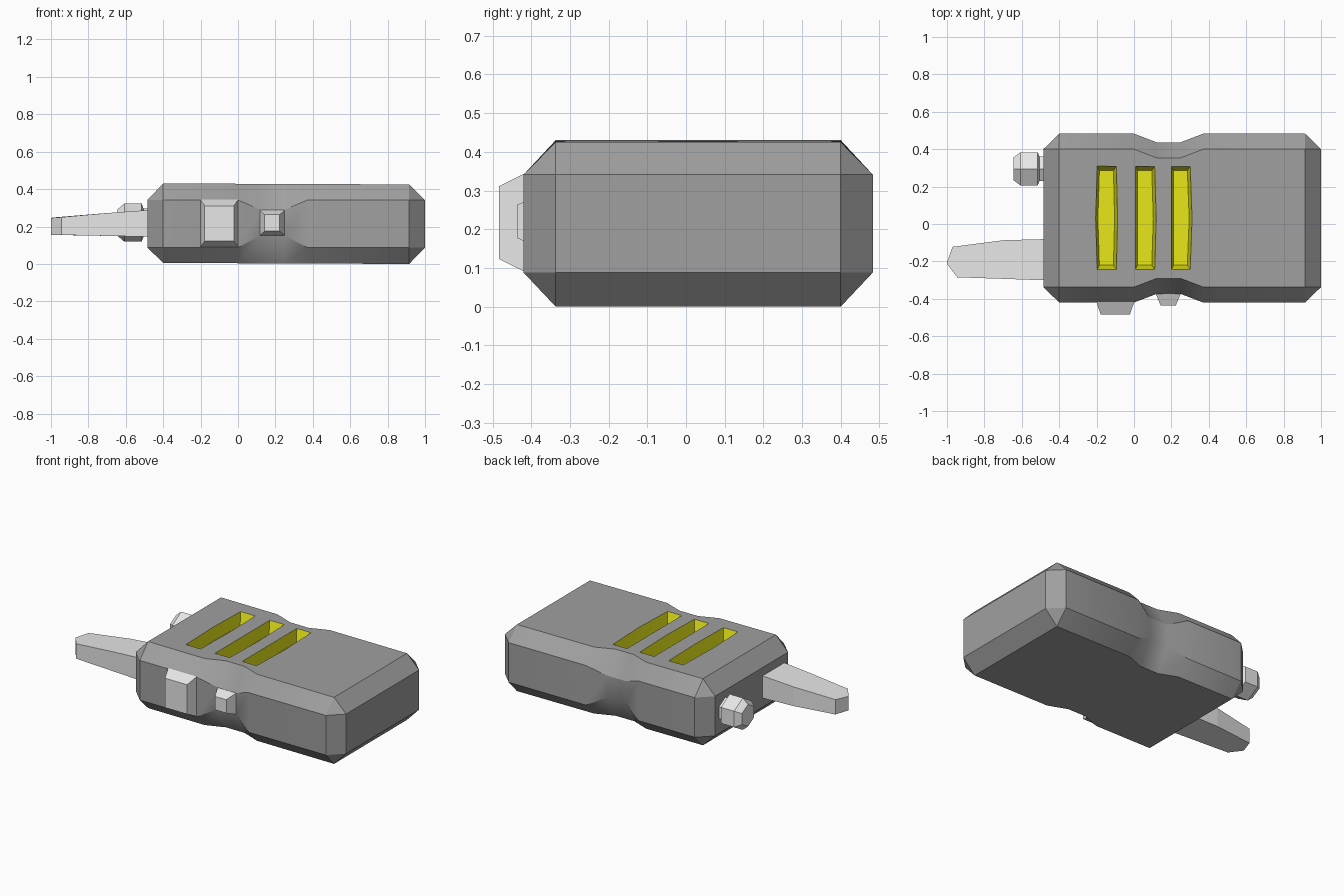
import bpy, bmesh, math

cube = bpy.data.objects.get("Cube")
if cube:
    bpy.data.objects.remove(cube, do_unlink=True)


def material(name, rgb):
    m = bpy.data.materials.new(name)
    m.use_nodes = True
    m.diffuse_color = (*rgb, 1)
    m.node_tree.nodes["Principled BSDF"].inputs["Base Color"].default_value = (*rgb, 1)
    return m


body_grey = material("body_grey", (0.35, 0.35, 0.35))
light_grey = material("light_grey", (0.8, 0.8, 0.8))
yellow = material("yellow", (0.8, 0.8, 0.01))


def loft(name, rings, mat):
    """Skin a closed solid through rings with equal point counts."""
    bm = bmesh.new()
    loops = [[bm.verts.new(p) for p in ring] for ring in rings]
    n = len(loops[0])
    for a, b in zip(loops, loops[1:]):
        for i in range(n):
            j = (i + 1) % n
            bm.faces.new((a[i], a[j], b[j], b[i]))
    bm.faces.new(loops[0])
    bm.faces.new(loops[-1])
    bmesh.ops.remove_doubles(bm, verts=bm.verts, dist=0.0005)
    bmesh.ops.recalc_face_normals(bm, faces=bm.faces)
    mesh = bpy.data.meshes.new(name)
    bm.to_mesh(mesh)
    bm.free()
    mesh.materials.append(mat)
    obj = bpy.data.objects.new(name, mesh)
    bpy.context.collection.objects.link(obj)
    return obj


# Body: chamfered box with a pinched waist, lofted along x
FRONT, BACK, CH = -0.42, 0.483, 0.083


def body_ring(x, pinch=0.0, low=0.088, high=0.341):
    drop = 0.004 * (0.91 - x)
    f, b, bottom, top = FRONT + pinch, BACK - pinch, drop, 0.425 + drop
    return [(x, f, low), (x, f, high), (x, f + CH, top), (x, b - CH, top),
            (x, b, high), (x, b, low), (x, b - CH, bottom), (x, f + CH, bottom)]


def end_ring(x):
    f, b, lo, hi = FRONT + CH, BACK - CH, 0.088, 0.341
    corners = [(x, f, lo), (x, f, hi), (x, f, hi), (x, b, hi),
               (x, b, hi), (x, b, lo), (x, b, lo), (x, f, lo)]
    return corners


def waist(x):
    return body_ring(x, 0.046, 0.15, 0.29)


body = loft("body", [end_ring(-0.485), body_ring(-0.4), body_ring(0.0),
                     waist(0.12), waist(0.25), body_ring(0.37),
                     body_ring(0.915), end_ring(1.0)], body_grey)
body.data.materials.append(yellow)


# Speaker slots: tapered, slightly bowed recesses cut into the top
def slot_cutter(left, right, bow_left, bow_right):
    rings = []
    for y, dy, k in ((-0.25, 0.03, 0), (0.03, 0, 1), (0.315, -0.03, 0)):
        l, r = left + k * bow_left, right + k * bow_right
        rings.append([(l, y, 0.45), (r, y, 0.45),
                      (r - 0.02, y + dy, 0.35), (l + 0.015, y + dy, 0.35)])
    return loft("slot_cutter", rings, yellow)


for spec in ((-0.2, -0.09, -0.008, 0.006),
             (0.005, 0.115, 0.0, 0.008),
             (0.197, 0.305, 0.0, 0.01)):
    cutter = slot_cutter(*spec)
    cut = body.modifiers.new("slot", 'BOOLEAN')
    cut.operation = 'DIFFERENCE'
    cut.solver = 'EXACT'
    cut.object = cutter
    bpy.ops.object.select_all(action='DESELECT')
    body.select_set(True)
    bpy.context.view_layer.objects.active = body
    bpy.ops.object.modifier_apply(modifier=cut.name)
    bpy.data.objects.remove(cutter, do_unlink=True)

# Faces inside the recesses are yellow
for face in body.data.polygons:
    c = face.center
    inside = -0.23 < c.x < 0.33 and -0.27 < c.y < 0.33 and 0.3 < c.z < 0.422
    face.material_index = 1 if inside else 0
bpy.ops.object.shade_smooth_by_angle(angle=math.radians(30))


# Antenna: tapered bar with a pointed tip
def bar_ring(x0, y0, x1, y1, low, high):
    return [(x0, y0, low), (x1, y1, low), (x1, y1, high), (x0, y0, high)]


loft("antenna", [bar_ring(-0.45, -0.302, -0.45, -0.08, 0.145, 0.29),
                 bar_ring(-0.7, -0.293, -0.7, -0.087, 0.15, 0.272),
                 bar_ring(-0.945, -0.285, -0.97, -0.122, 0.155, 0.25),
                 bar_ring(-1.0, -0.213, -1.0, -0.205, 0.156, 0.246)], light_grey)


# Knob: hexagonal turned shape on a short stem
def hex_ring(x, r):
    return [(x, 0.295 + r * math.sin(i * math.pi / 3),
             0.221 + r * math.cos(i * math.pi / 3)) for i in range(6)]


loft("knob", [hex_ring(x, r) for x, r in
              ((-0.645, 0.07), (-0.608, 0.102), (-0.515, 0.102),
               (-0.505, 0.075), (-0.45, 0.075))], light_grey)


# Side buttons: flat-topped pyramids on the front
def button(name, cx, cz, base, top):
    rings = []
    for y, w, h in (base, top):
        rings.append([(cx + sx * w, y, cz + sz * h)
                      for sx, sz in ((-1, -1), (1, -1), (1, 1), (-1, 1))])
    loft(name, rings, light_grey)


button("large_button", -0.1, 0.217, (-0.415, 0.102, 0.128), (-0.483, 0.078, 0.094))
button("small_button", 0.183, 0.22, (-0.37, 0.068, 0.07), (-0.437, 0.04, 0.043))
